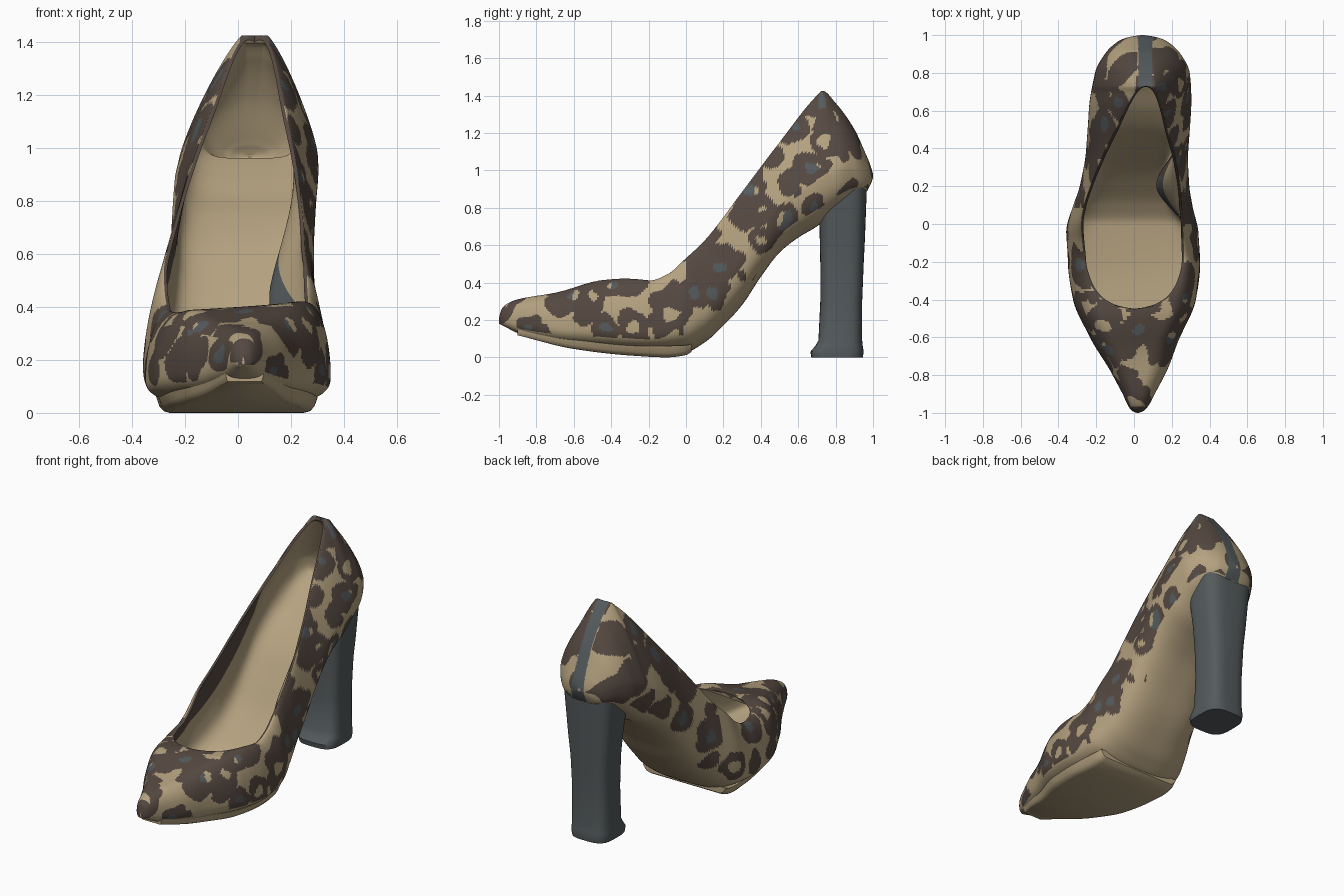
import bpy, bmesh, math
from mathutils import Vector, noise

if "Cube" in bpy.data.objects:
    bpy.data.objects.remove(bpy.data.objects["Cube"], do_unlink=True)


def material(name, colour):
    m = bpy.data.materials.new(name)
    m.use_nodes = True
    m.diffuse_color = (*colour, 1)
    m.node_tree.nodes["Principled BSDF"].inputs["Base Color"].default_value = (*colour, 1)
    return m


MATS = [material("tan leather", (0.46, 0.36, 0.215)),
        material("dark brown", (0.092, 0.066, 0.053)),
        material("slate grey", (0.09, 0.105, 0.11))]
TAN, BROWN, GREY = range(3)


def curve(*pts):
    """Smooth interpolation through (position, value) pairs without overshoot."""
    slope = [(b[1] - a[1]) / (b[0] - a[0]) for a, b in zip(pts, pts[1:])]
    tan = [slope[0]]
    for s, t in zip(slope, slope[1:]):
        tan.append(2 * s * t / (s + t) if s * t > 0 else 0)
    tan.append(slope[-1])

    def value(y):
        if y <= pts[0][0]:
            return pts[0][1]
        if y >= pts[-1][0]:
            return pts[-1][1]
        i = max(k for k, p in enumerate(pts[:-1]) if p[0] <= y)
        h = pts[i + 1][0] - pts[i][0]
        u = (y - pts[i][0]) / h
        a, b = pts[i][1], pts[i + 1][1]
        return (a + (b - a) * u * u * (3 - 2 * u)
                + h * u * (1 - u) * (tan[i] * (1 - u) - tan[i + 1] * u))
    return value


def finish(name, bm):
    mesh = bpy.data.meshes.new(name)
    bm.to_mesh(mesh)
    bm.free()
    for m in MATS:
        mesh.materials.append(m)
    ob = bpy.data.objects.new(name, mesh)
    bpy.context.collection.objects.link(ob)
    bpy.ops.object.select_all(action='DESELECT')
    ob.select_set(True)
    bpy.context.view_layer.objects.active = ob
    bpy.ops.object.shade_smooth_by_angle(angle=math.radians(42))


def loft(name, rings, mat):
    """Closed solid through a list of equal rings."""
    bm = bmesh.new()
    rows = [[bm.verts.new(p) for p in r] for r in rings]
    n = len(rows[0])
    for a, b in zip(rows, rows[1:]):
        for j in range(n):
            k = (j + 1) % n
            bm.faces.new((a[j], a[k], b[k], b[j]))
    bm.faces.new(rows[0])
    bm.faces.new(rows[-1])
    bmesh.ops.recalc_face_normals(bm, faces=bm.faces)
    for f in bm.faces:
        f.material_index = mat
    finish(name, bm)


# Shoe outline along its length
centre = curve((-1, .02), (-.9, .025), (-.8, .025), (-.6, .005), (-.2, 0), (0, -.01), (.2, 0),
               (.6, .02), (.9, .04), (1, .045))
width = curve((-1, .004), (-.99, .03), (-.96, .055), (-.9, .085), (-.8, .138), (-.6, .238),
              (-.4, .325), (-.2, .35), (-.05, .35), (.1, .315), (.2, .29), (.4, .27), (.6, .27),
              (.8, .25), (.9, .2), (.97, .125), (.99, .07), (1, .01))
top = curve((-1, .21), (-.985, .26), (-.95, .29), (-.9, .31), (-.7, .345), (-.45, .4), (-.2, .4),
            (-.1, .44), (0, .53), (.1, .625), (.3, .885), (.5, 1.15), (.7, 1.4), (.73, 1.425),
            (.8, 1.36), (.9, 1.22), (.96, 1.09), (.985, 1.03), (1, .98))
bottom = curve((-1, .18), (-.97, .165), (-.9, .13), (-.6, .06), (-.2, .025), (0, .03), (.1, .08),
               (.2, .17), (.3, .28), (.4, .43), (.5, .56), (.6, .64), (.7, .7), (.8, .78),
               (.9, .85), (.96, .88), (.985, .92), (1, .96))
opening = curve((-.45, 0), (-.44, .07), (-.42, .13), (-.38, .19), (-.3, .24), (-.2, .265), (0, .27),
                (.1, .257), (.2, .237), (.35, .192), (.5, .135), (.6, .1), (.68, .065), (.72, .033), (.73, 0))
crest = curve((-1, 0), (-.9, .01), (-.7, .07), (-.5, .165), (-.4, .205), (-.3, .242), (-.2, .26),
              (.2, .23), (.6, .1), (.73, .048), (.9, .03), (1, 0))
belly = curve((-1, .4), (-.2, .3), (.2, .4), (.5, .42), (.7, .35), (1, .45))
roundness = curve((-1, 2.2), (-.4, 2.1), (0, 1.5), (.3, 1.3), (.73, 1.2), (.88, 1.5), (1, 2))
footbed = curve((-1, .04), (0, .05), (.4, .06), (.7, .11), (1, .12))
lean = curve((.1, 0), (.4, .02), (.73, .035), (1, 0))

OUT, INN, LID = 40, 14, 8          # side, lining and top point counts
HALF = LID + 2 * OUT
LINE = LID + 2 * INN


def half_section(w, lo, hi, o, flat, f, upper, lower, m):
    """Half cross-section from the rim edge down to the middle of the bottom."""
    mid = lo + (hi - lo) * f
    flat = min(max(o, flat), .9 * w)
    pts = [(o + (flat - o) * k / LID, hi) for k in range(LID)]
    for k in range(2 * m + 1):
        a = abs(k - m) / m * math.pi / 2
        c, s = abs(math.cos(a)), math.sin(a)
        if k < m:
            pts.append((flat + (w - flat) * c ** (2 / upper), mid + (hi - mid) * s ** (2 / upper)))
        else:
            pts.append((w * c ** (2 / lower), mid - (mid - lo) * s ** (2 / lower)))
    return pts


def section(y):
    w, lo, hi, o, c = width(y), bottom(y), top(y), opening(y), centre(y)
    f, n, flat = belly(y), roundness(y), crest(y)
    t = min(.025, .2 * (hi - lo), .3 * w)
    half = half_section(w, lo, hi, o, flat, f, n, 2.8, OUT)
    ring = half + [(-x, z) for x, z in half[-2::-1]]
    # lining, with its left wall sagging inward at the arch
    is_open = min(1, o / .05)
    inner = half_section(w - t, lo + min(footbed(y), .3 * (hi - lo)), hi - t * (1 - is_open) - .004,
                         max(0, o - .012), flat - .012, f, n, 4, INN)
    sag = .15 * math.exp(-((y - .2) / .17) ** 2)
    ring += [(-x, z) for x, z in inner]
    for k in range(LINE - 1, -1, -1):
        x, z = inner[k]
        down = max(0, k - LID) / (2 * INN)
        ring.append((x - sag * math.sin(math.pi * down) ** 2, z))
    # lean the counter sideways and tilt the throat
    tilt = .09 * math.exp(-((y + .35) / .18) ** 2)
    return [(c + x + lean(y) * (z - lo) / (hi - lo), y, z + tilt * x * (z - lo) / (hi - lo))
            for x, z in ring]


# Printed rosettes of the right side: y, z, radius, heart
SPOTS = [(.01, .23, .095, TAN), (.18, .46, .11, GREY), (.4, .64, .08, GREY), (.52, 1.07, .11, GREY),
         (.62, 1.26, .09, GREY), (.32, .8, .11, BROWN), (.44, .93, .1, BROWN), (.57, .77, .09, BROWN),
         (.8, 1.24, .1, BROWN), (.8, 1.02, .1, BROWN), (.68, 1.1, .09, BROWN), (.9, .95, .09, BROWN),
         (.73, .83, .08, BROWN), (-.22, .36, .1, GREY), (-.45, .31, .1, BROWN), (-.6, .2, .08, BROWN),
         (-.4, .17, .07, BROWN), (-.2, .17, .07, BROWN), (-.88, .23, .08, GREY), (-.73, .2, .07, BROWN),
         (-.66, .31, .07, GREY), (.16, .28, .05, BROWN), (.14, .6, .06, BROWN)]


def leopard(p, normal):
    """Rosettes: dark blobs with grey or tan hearts on tan."""
    q = p + noise.noise_vector(p * 9) * .045
    if p.x < centre(p.y) - .02 and (p.y > -.35 or normal.z < .5):
        d, heart = min((math.hypot(q.y - y, q.z - z) / r, heart) for y, z, r, heart in SPOTS)
        return heart if d < .38 else BROWN if d < 1 else TAN
    h = (p.z - bottom(p.y)) / max(.02, top(p.y) - bottom(p.y))
    d = noise.voronoi(q * 6)[0][0]
    if d < .26:
        return GREY if noise.noise(p * 4) > -.05 else TAN
    return BROWN if d < .46 + .2 * h else TAN


def upper_colour(f, j):
    p, n = f.calc_center_median(), f.normal
    if j < 2 * HALF:
        if p.y > .7 and abs(p.x - .06) < .037 + .06 * max(0, 1.1 - p.z) and n.z > -.6:
            return GREY
        if p.y < -.965 and p.z > .19:
            return BROWN
        return TAN if n.z < -.5 else leopard(p, n)
    k = j - 2 * HALF - 1
    if k < 0 or k >= 2 * LINE:
        return BROWN
    # printed strips on the lining walls
    if -.33 < p.y < .45 and k < LID + INN * .7:
        return BROWN
    if .05 < p.y < .45 and LINE + .7 * INN < k < LINE + 1.3 * INN:
        return GREY if p.y < .25 else BROWN
    return TAN


# Upper: outer skin, rim and lining as one sheet
stations = {round(-math.cos(math.pi * k / 260), 4) for k in range(261)}
for k in range(8):
    stations |= {round(-.45 + .001 * k * k, 4), round(.73 - .001 * k * k, 4)}
stations = sorted(stations)
bm = bmesh.new()
rows = [[bm.verts.new(p) for p in section(y)] for y in stations]
count = len(rows[0])
for i in range(len(rows) - 1):
    has_rim = opening(stations[i]) > 0 or opening(stations[i + 1]) > 0
    for j in range(count):
        if j in (2 * HALF, count - 1) and not has_rim:
            continue
        k = (j + 1) % count
        f = bm.faces.new((rows[i][j], rows[i][k], rows[i + 1][k], rows[i + 1][j]))
        f.normal_update()
        f.material_index = upper_colour(f, j)
bm.faces.new(rows[0][:2 * HALF + 1][::-1])
bm.faces.new(rows[-1][:2 * HALF + 1])
bmesh.ops.remove_doubles(bm, verts=bm.verts, dist=.00002)
finish("shoe_upper", bm)

# Sole plate under the forefoot
tread = curve((-.9, .118), (-.6, .045), (-.3, .01), (-.1, 0), (0, .012), (.03, .03))
rings = []
for k in range(41):
    y = -.9 + .93 * k / 40
    w, c, z = .86 * width(y), centre(y), tread(y)
    side = [(w, bottom(y) + .035), (.96 * w, z + .022), (.91 * w, z + .006), (.84 * w, z)]
    rings.append([(c + x, y, h) for x, h in side] + [(c - x, y, h) for x, h in side[::-1]])
loft("sole_plate", rings, TAN)

# Block heel: height, front, back, half width
HEEL = [(0, .67, .945, .128), (.03, .665, .95, .132), (.06, .69, .945, .13), (.09, .708, .942, .126),
        (.3, .718, .942, .125), (.5, .718, .95, .133), (.64, .715, .957, .148), (None, .712, .968, .172)]
rings = []
for z, front, back, hw in HEEL:
    ring = []
    for k in range(48):
        a = 2 * math.pi * k / 48
        s, c = math.sin(a), math.cos(a)
        x = .045 + hw * math.copysign(abs(c) ** .6, c)
        y = (front + back) / 2 + (back - front) / 2 * math.copysign(abs(s) ** .6, s)
        ring.append((x, y, bottom(y) + .05 if z is None else z))
    rings.append(ring)
loft("block_heel", rings, GREY)
